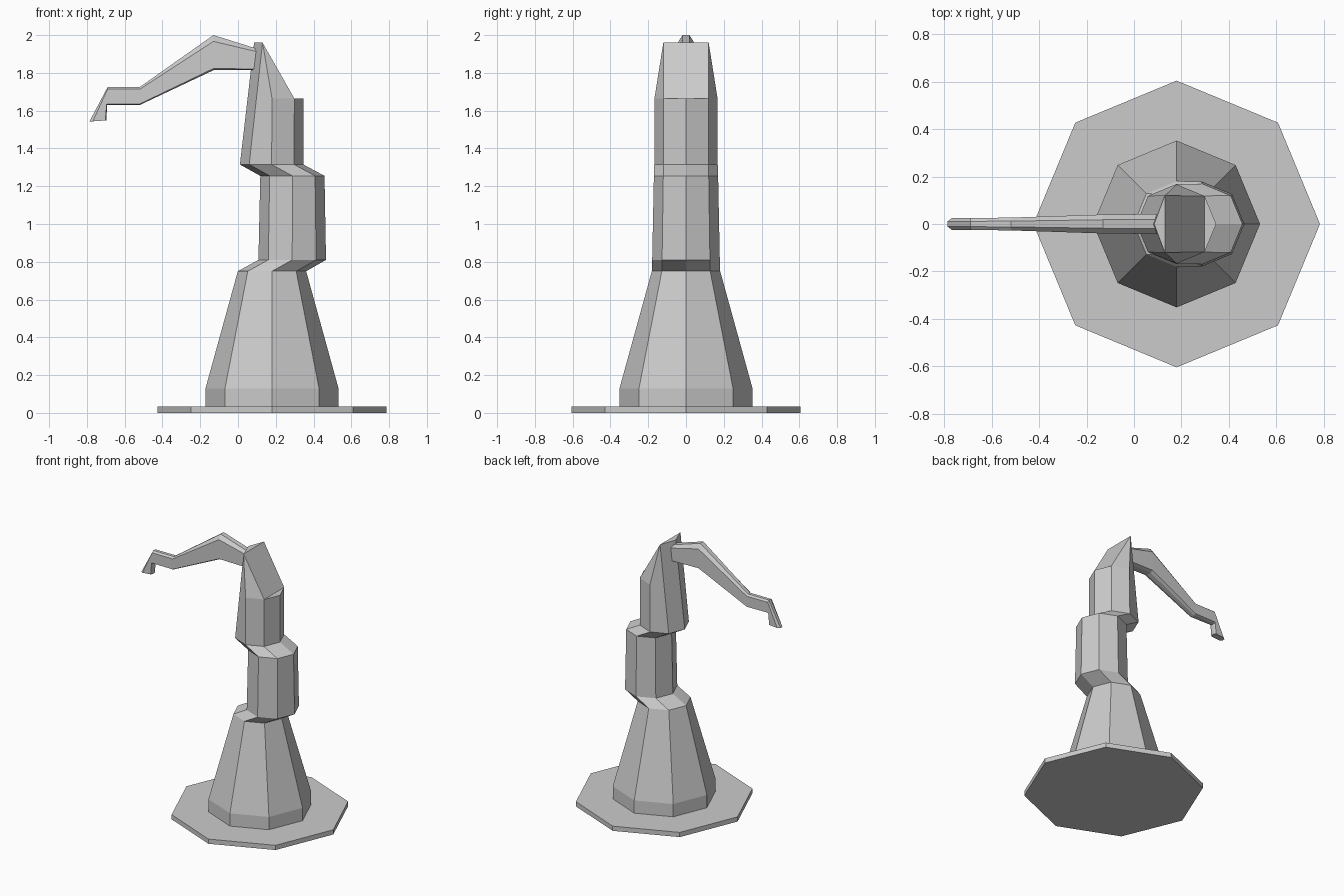
import bpy, bmesh
from math import cos, sin, pi

if "Cube" in bpy.data.objects:
    bpy.data.objects.remove(bpy.data.objects["Cube"])


def octagon(cx, z, r):
    return [(cx + r * cos(i * pi / 4), r * sin(i * pi / 4), z) for i in range(8)]


def loft(name, rings, cap_faces=None):
    """Skin a stack of equal-length rings and close both ends."""
    bm = bmesh.new()
    vs = [[bm.verts.new(p) for p in ring] for ring in rings]
    n = len(rings[0])
    for a, b in zip(vs, vs[1:]):
        for i in range(n):
            j = (i + 1) % n
            bm.faces.new((a[i], a[j], b[j], b[i]))
    bm.faces.new(vs[0][::-1])
    for f in cap_faces or [range(n)]:
        bm.faces.new([vs[-1][i] for i in f])
    bmesh.ops.recalc_face_normals(bm, faces=bm.faces)
    me = bpy.data.meshes.new(name)
    bm.to_mesh(me)
    bm.free()
    ob = bpy.data.objects.new(name, me)
    bpy.context.collection.objects.link(ob)
    return ob


CX = 0.18

# Flat octagonal base
loft("base_plate", [octagon(CX, 0, 0.605), octagon(CX, 0.035, 0.605)])

# Pump body: tapered foot, offset middle, and raised rear wall at the top
top = octagon(CX, 1.665, 0.167)
top[3], top[4], top[5] = (0.13, 0.12, 1.96), (0.085, 0, 1.96), (0.13, -0.12, 1.96)
loft("pump_body", [
    octagon(CX, 0.035, 0.352),
    octagon(CX, 0.13, 0.352),
    octagon(CX, 0.75, 0.181),
    octagon(0.287, 0.81, 0.179),
    octagon(0.288, 1.255, 0.17),
    octagon(0.178, 1.315, 0.168),
    top,
], cap_faces=[(0, 1, 7), (1, 2, 3), (5, 6, 7), (1, 3, 5, 7), (3, 4, 5)])


def arm_ring(upper, lower, w, bevel_top, bevel_low):
    """Chamfered section between an upper and a lower profile point."""
    def at(t, y):
        return (lower[0] + (upper[0] - lower[0]) * t, y,
                lower[1] + (upper[1] - lower[1]) * t)
    k = w * 0.45
    hi = 1 - bevel_top
    return [at(0, -k), at(bevel_low, -w), at(hi, -w), at(1, -k),
            at(1, k), at(hi, w), at(bevel_low, w), at(0, k)]


# Bent arm with a downturned spout
loft("spout_arm", [
    arm_ring((0.11, 1.925), (0.09, 1.814), 0.042, 0.13, 0.06),
    arm_ring((-0.13, 2.0), (-0.13, 1.814), 0.040, 0.18, 0.05),
    arm_ring((-0.52, 1.725), (-0.52, 1.63), 0.027, 0.12, 0.06),
    arm_ring((-0.69, 1.725), (-0.695, 1.63), 0.025, 0.12, 0.06),
    arm_ring((-0.787, 1.542), (-0.695, 1.549), 0.025, 0.2, 0.08),
])
